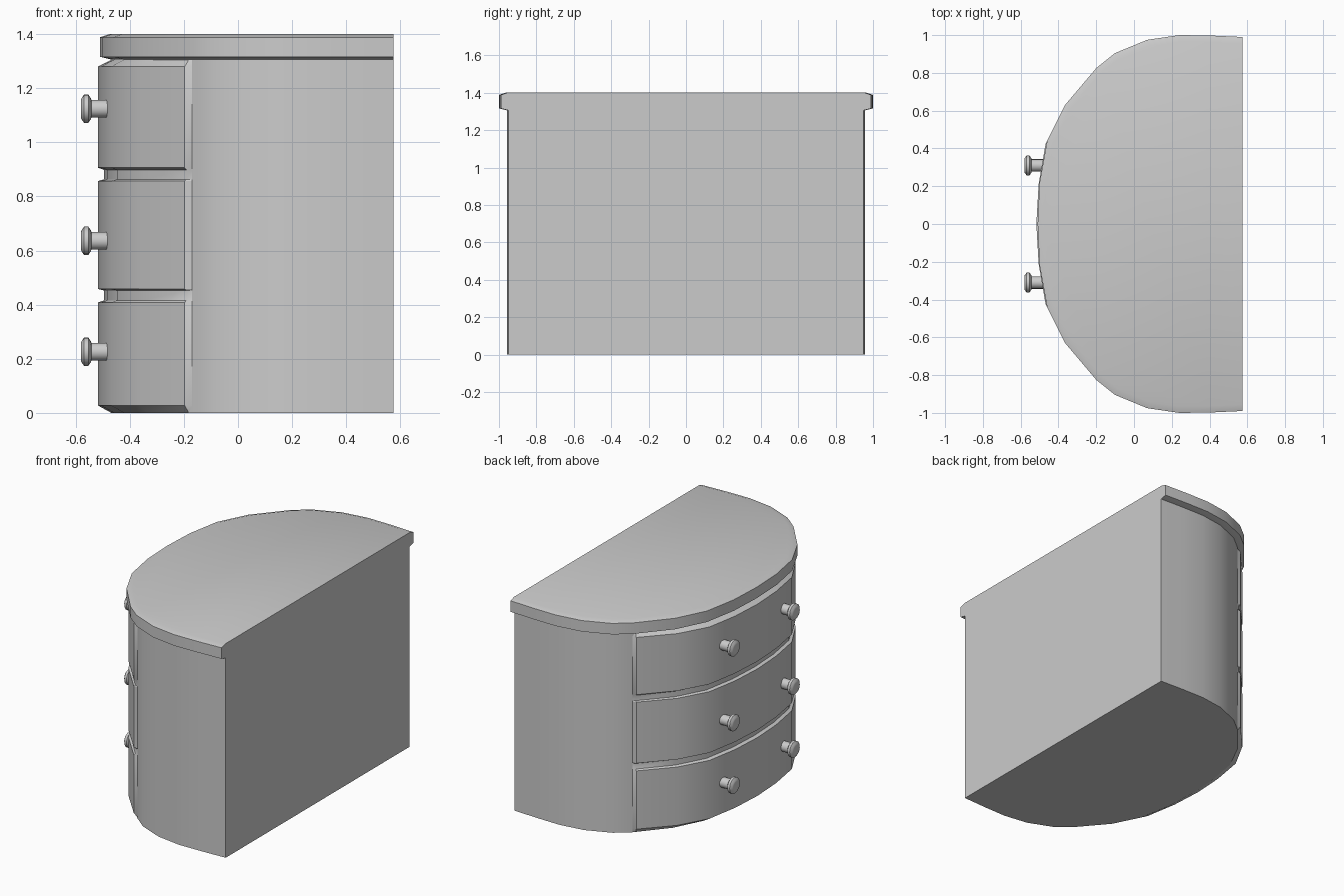
import bpy, bmesh, math
from mathutils import Vector

if "Cube" in bpy.data.objects:
    bpy.data.objects.remove(bpy.data.objects["Cube"])


def loft(name, rings, closed=True, angle=30):
    """Skin a stack of equal-length rings; closed lofts get end caps."""
    bm = bmesh.new()
    rows = [[bm.verts.new(p) for p in ring] for ring in rings]
    n = len(rows[0])
    for low, high in zip(rows, rows[1:]):
        for i in range(n if closed else n - 1):
            j = (i + 1) % n
            bm.faces.new((low[i], low[j], high[j], high[i]))
    if closed:
        bm.faces.new(rows[0][::-1])
        bm.faces.new(rows[-1])
        bmesh.ops.recalc_face_normals(bm, faces=bm.faces[:])
    else:
        bmesh.ops.remove_doubles(bm, verts=bm.verts[:], dist=1e-5)
    mesh = bpy.data.meshes.new(name)
    bm.to_mesh(mesh)
    bm.free()
    obj = bpy.data.objects.new(name, mesh)
    bpy.context.collection.objects.link(obj)
    bpy.ops.object.select_all(action='DESELECT')
    obj.select_set(True)
    bpy.context.view_layer.objects.active = obj
    bpy.ops.object.shade_smooth_by_angle(angle=math.radians(angle))
    return obj


def mirrored(half):
    """Complete a half outline that ends on y = 0."""
    return half + [(x, -y) for x, y in reversed(half[:-1])]


def inset(pts, d):
    """Offset an open outline inwards; the flat back stays in place."""
    out = []
    for i, p in enumerate(pts):
        a, b = pts[max(i - 1, 0)], pts[min(i + 1, len(pts) - 1)]
        t = (Vector(b) - Vector(a)).normalized()
        end = i in (0, len(pts) - 1)
        out.append((p[0] - (0 if end else t.y * d), p[1] + t.x * d))
    return out


def at(pts, z):
    return [(x, y, z) for x, y in pts]


# D-shaped plan of the top
plan = mirrored([(0.575, 0.99), (0.4, 0.998), (0.24, 1.0), (0.07, 0.975),
                 (-0.10, 0.905), (-0.20, 0.825), (-0.365, 0.63),
                 (-0.46, 0.44), (-0.50, 0.22), (-0.51, 0.0)])

# Table top with softened rim
loft("top_board", [at(inset(plan, d), z) for d, z in
                   [(0.04, 1.306), (0, 1.316), (0, 1.388), (0.035, 1.4)]])

# Curved cabinet body
body = inset(plan, 0.042)
loft("cabinet_body", [at(body, 0), at(body, 1.31)])

# Raised bow front: three drawers separated by shallow grooves
edge = body[5]
base = mirrored([edge, (edge[0] - 0.012, edge[1] - 0.015)] + body[6:10])
face = mirrored([edge, (-0.197, 0.795), (-0.366, 0.61), (-0.468, 0.425),
                 (-0.505, 0.21), (-0.517, 0.0)])
profile = [(0, 0), (0.027, 1), (0.408, 1), (0.416, 0.55), (0.452, 0.55),
           (0.458, 1), (0.857, 1), (0.863, 0.55), (0.898, 0.55),
           (0.906, 1), (1.28, 1), (1.305, 0)]
rings = []
for z, t in profile:
    rings.append([(b[0] + (f[0] - b[0]) * t, b[1] + (f[1] - b[1]) * t, z)
                  for b, f in zip(base, face)])
loft("drawer_fronts", rings, closed=False)

# Turned knobs, two per drawer
turning = [(-0.46, 0.033), (-0.542, 0.033), (-0.543, 0.038), (-0.553, 0.052),
           (-0.569, 0.052), (-0.579, 0.038), (-0.581, 0.028)]
for row, z in enumerate((0.226, 0.636, 1.124)):
    for side, y in (("left", 0.31), ("right", -0.31)):
        loft(f"knob_{row + 1}_{side}",
             [[(x, y + r * math.cos(k * math.tau / 16),
                z + r * math.sin(k * math.tau / 16)) for k in range(16)]
              for x, r in turning])
